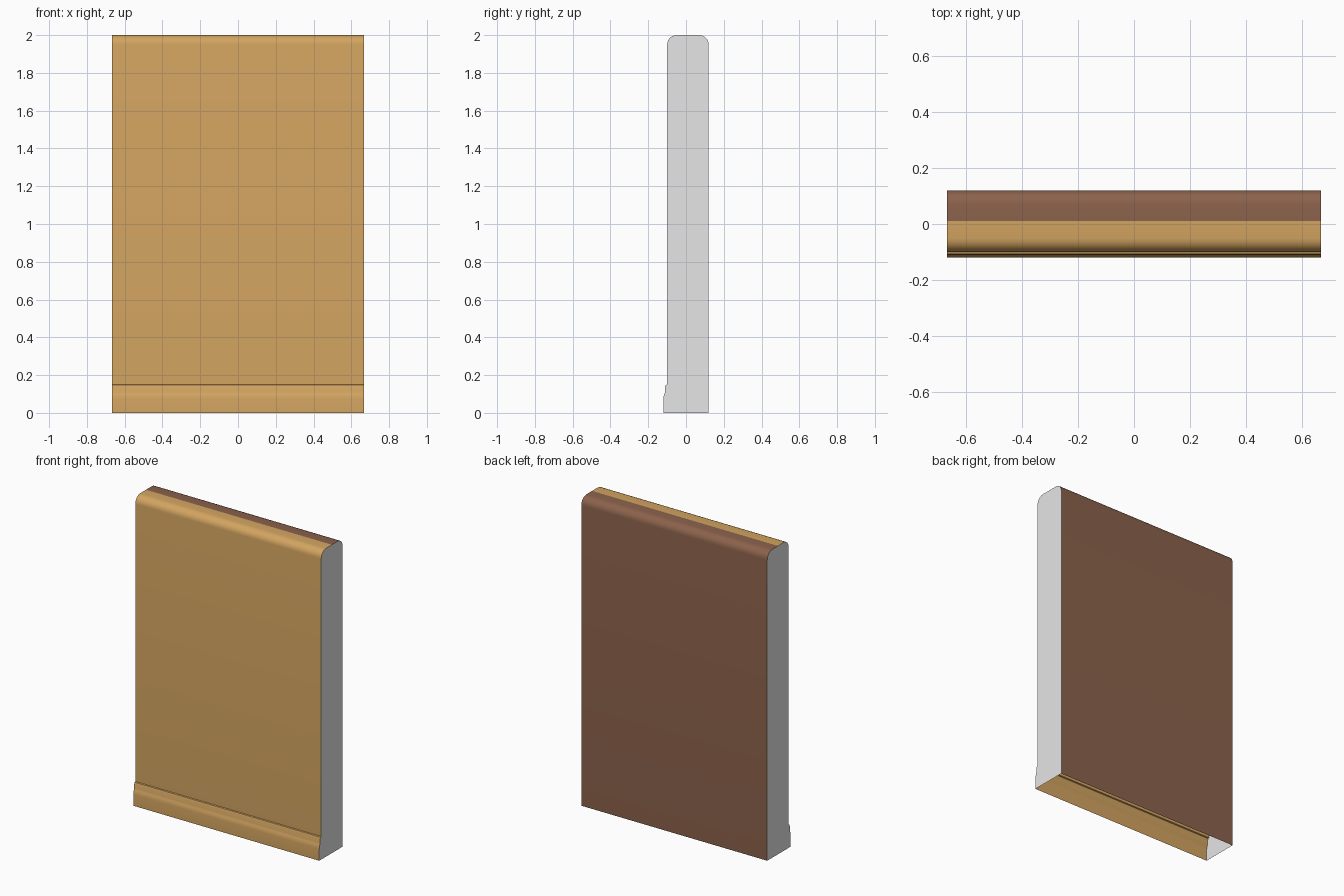
import bpy, math

if "Cube" in bpy.data.objects:
    bpy.data.objects.remove(bpy.data.objects["Cube"])

HALF = 0.667          # half width in x
FRONT, BACK = -0.10, 0.12
TOP, R = 2.0, 0.05
MID = (FRONT + BACK) / 2


def material(name, r, g, b):
    m = bpy.data.materials.new(name)
    m.diffuse_color = (*[(c / 255) ** 2.2 for c in (r, g, b)], 1)
    m.use_nodes = True
    m.node_tree.nodes["Principled BSDF"].inputs["Base Color"].default_value = m.diffuse_color
    return m


tan = material("tan paint", 210, 163, 97)
brown = material("brown paint", 138, 98, 77)
grey = material("light grey", 229, 229, 229)


def make(name, verts, faces, mat):
    me = bpy.data.meshes.new(name)
    me.from_pydata(verts, [], faces)
    me.materials.append(mat)
    ob = bpy.data.objects.new(name, me)
    bpy.context.collection.objects.link(ob)
    bpy.ops.object.select_all(action='DESELECT')
    ob.select_set(True)
    bpy.context.view_layer.objects.active = ob
    bpy.ops.object.shade_smooth_by_angle(angle=math.radians(30))
    return ob


def strip(name, profile, mat):
    """Extrude an open (y, z) profile across the wall width."""
    n = len(profile)
    verts = [(x, y, z) for x in (-HALF, HALF) for y, z in profile]
    faces = [(i, n + i, n + i + 1, i + 1) for i in range(n - 1)]
    make(name, verts, faces, mat)


def corner(cy, start, steps=6):
    """Rounded top edge, from angle start turning 90 degrees clockwise."""
    return [(cy + R * math.cos(math.radians(start - 90 * i / steps)),
             TOP - R + R * math.sin(math.radians(start - 90 * i / steps)))
            for i in range(steps + 1)]


# profiles, running from the front bottom over the top to the back bottom
skirting = [(-0.12, 0), (-0.12, 0.075), (-0.118, 0.09), (-0.114, 0.102),
            (-0.111, 0.11), (-0.111, 0.138), (-0.107, 0.147), (FRONT, 0.15)]
front = [(FRONT, 0.15)] + corner(FRONT + R, 180) + [(MID, TOP)]
back = [(MID, TOP)] + corner(BACK - R, 90) + [(BACK, 0)]

strip("skirting_board", skirting, tan)
strip("front_wall", front, tan)
strip("back_wall", back, brown)

# flat end caps; the underside stays open
outline = skirting + front[1:] + back[1:]
idx = list(range(len(outline)))
make("left_end", [(-HALF, y, z) for y, z in outline], [idx], grey)
make("right_end", [(HALF, y, z) for y, z in outline], [idx[::-1]], grey)
